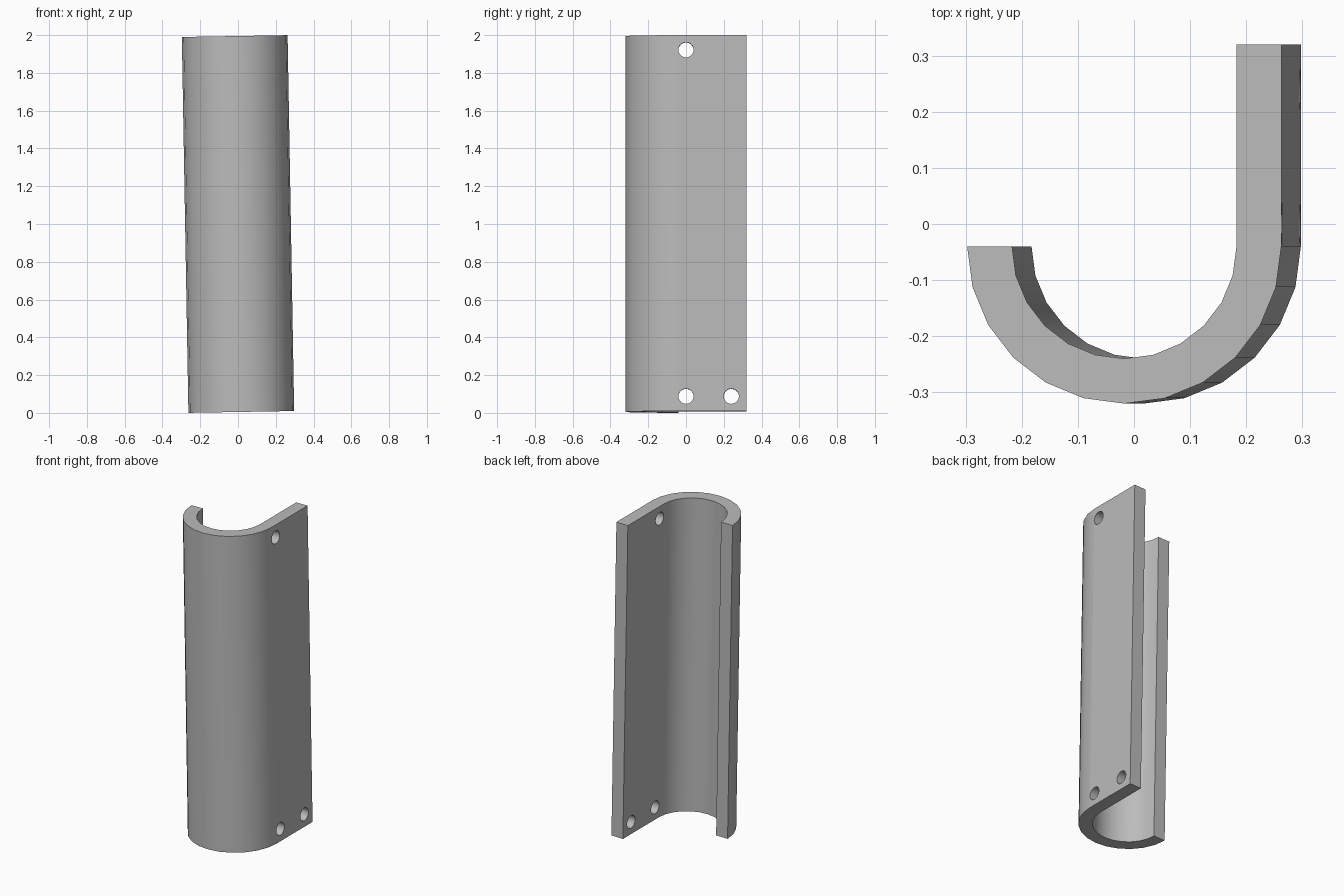
import bpy, bmesh
from math import sin, cos, pi, radians

cube = bpy.data.objects.get("Cube")
if cube:
    bpy.data.objects.remove(cube, do_unlink=True)

OUTER, INNER = 0.28, 0.2
ARC_Y, WALL_END = -0.04, 0.32
HALF, TILT = 0.995, radians(-1)
SEGMENTS = 12

grey = bpy.data.materials.new("plain grey")
grey.use_nodes = True
colour = (0.5, 0.5, 0.5, 1)
grey.diffuse_color = colour
grey.node_tree.nodes["Principled BSDF"].inputs["Base Color"].default_value = colour


def make_object(name, bm):
    bmesh.ops.recalc_face_normals(bm, faces=bm.faces)
    mesh = bpy.data.meshes.new(name)
    bm.to_mesh(mesh)
    bm.free()
    mesh.materials.append(grey)
    obj = bpy.data.objects.new(name, mesh)
    bpy.context.collection.objects.link(obj)
    return obj


def arc(radius):
    angles = [pi + pi * i / SEGMENTS for i in range(SEGMENTS + 1)]
    return [(radius * cos(a), ARC_Y + radius * sin(a)) for a in angles]


# J-shaped channel: half-round trough with one long flat wall
outer = arc(OUTER) + [(OUTER, WALL_END)]
inner = arc(INNER) + [(INNER, WALL_END)]
bm = bmesh.new()
rows = [[bm.verts.new((x, y, -HALF)) for x, y in side] for side in (outer, inner)]
for i in range(len(outer) - 1):
    bm.faces.new((rows[0][i], rows[0][i + 1], rows[1][i + 1], rows[1][i]))
extruded = bmesh.ops.extrude_face_region(bm, geom=list(bm.faces), use_keep_orig=True)
top = [v for v in extruded["geom"] if isinstance(v, bmesh.types.BMVert)]
bmesh.ops.translate(bm, verts=top, vec=(0, 0, 2 * HALF))
channel = make_object("channel", bm)

# Four screw holes through the flat wall
bm = bmesh.new()
for y in (0, 0.24):
    for z in (-0.917, 0.917):
        pin = bmesh.ops.create_cone(bm, cap_ends=True, segments=32,
                                    radius1=0.04, radius2=0.04, depth=0.2)["verts"]
        for v in pin:
            v.co = (v.co.z + (OUTER + INNER) / 2, v.co.y + y, v.co.x + z)
cutter = make_object("hole_cutter", bm)
cutter.hide_render = True

cut = channel.modifiers.new("screw_holes", "BOOLEAN")
cut.operation = "DIFFERENCE"
cut.solver = "EXACT"
cut.object = cutter
bpy.ops.object.select_all(action="DESELECT")
bpy.context.view_layer.objects.active = channel
channel.select_set(True)
bpy.ops.object.modifier_apply(modifier=cut.name)
bpy.data.objects.remove(cutter, do_unlink=True)
bpy.ops.object.shade_smooth_by_angle(angle=radians(30))

# Slight lean of the whole channel
channel.rotation_euler = (0, TILT, 0)
channel.location = (0, 0, 1)
